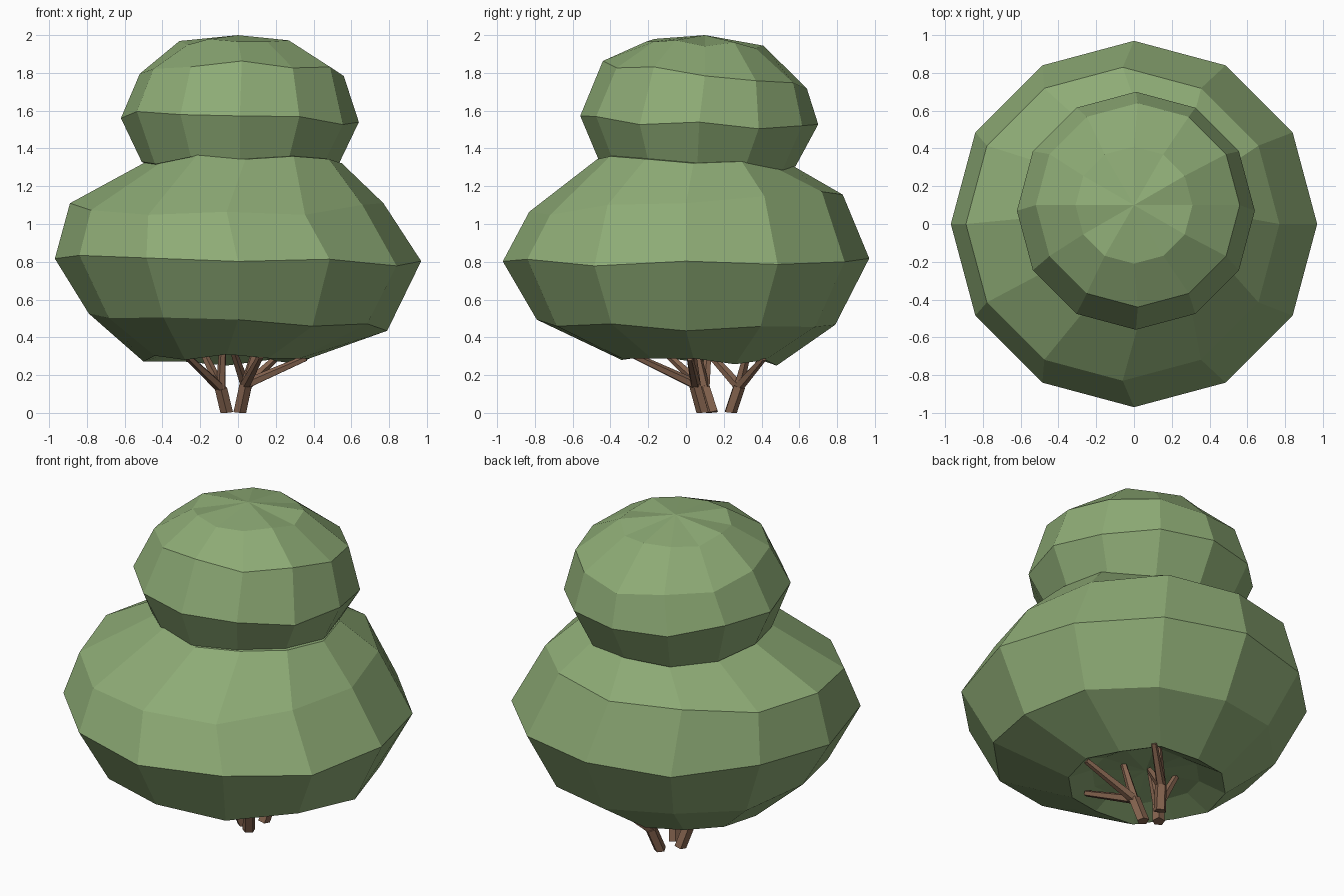
import bpy, bmesh, math
from mathutils import Vector

if "Cube" in bpy.data.objects:
    bpy.data.objects.remove(bpy.data.objects["Cube"], do_unlink=True)


def material(name, rgb):
    m = bpy.data.materials.new(name)
    m.use_nodes = True
    m.diffuse_color = (*rgb, 1)
    m.node_tree.nodes["Principled BSDF"].inputs["Base Color"].default_value = (*rgb, 1)
    return m


leaf_green = material("leaf green", (0.27, 0.41, 0.18))
bark_brown = material("bark brown", (0.24, 0.13, 0.08))


def finish(name, bm, mat):
    bmesh.ops.recalc_face_normals(bm, faces=bm.faces)
    mesh = bpy.data.meshes.new(name)
    bm.to_mesh(mesh)
    bm.free()
    mesh.materials.append(mat)
    bpy.context.collection.objects.link(bpy.data.objects.new(name, mesh))


def foliage(name, bottom, rings, top, sides=12):
    """Faceted ball; each ring is (z, radius, centre x, centre y, x tilt, y tilt)."""
    bm = bmesh.new()
    loops = []
    for z, r, cx, cy, tx, ty in rings:
        loop = []
        for i in range(sides):
            a = math.tau * i / sides
            x, y = r * math.cos(a), r * math.sin(a)
            wobble = 0.015 * math.sin(5 * a + 9 * z)
            loop.append(bm.verts.new((cx + x, cy + y, z + tx * x + ty * y + wobble)))
        loops.append(loop)
    low, high = bm.verts.new(bottom), bm.verts.new(top)
    for i in range(sides):
        j = (i + 1) % sides
        bm.faces.new((low, loops[0][j], loops[0][i]))
        bm.faces.new((high, loops[-1][i], loops[-1][j]))
        for a, b in zip(loops, loops[1:]):
            bm.faces.new((a[i], a[j], b[j], b[i]))
    finish(name, bm, leaf_green)


# Wide lower foliage with a recessed underside
foliage("lower_foliage", (-0.05, 0.04, 0.37), [
    (0.34, 0.30, -0.05, 0.04, 0, 0),
    (0.28, 0.44, -0.06, 0.04, 0, -0.04),
    (0.48, 0.79, 0.00, 0.00, -0.04, -0.01),
    (0.81, 0.97, 0.00, 0.00, -0.02, 0),
    (1.11, 0.83, -0.06, 0.00, 0.01, 0.07),
    (1.33, 0.51, 0.04, 0.04, 0, -0.05),
], (0.02, 0.05, 1.40))

# Smaller upper foliage
foliage("upper_foliage", (0.01, 0.06, 1.14), [
    (1.18, 0.28, 0.01, 0.06, 0, 0),
    (1.32, 0.52, 0.01, 0.06, 0, -0.05),
    (1.55, 0.63, 0.01, 0.07, -0.04, -0.04),
    (1.79, 0.54, 0.02, 0.10, 0, -0.11),
    (1.955, 0.31, 0.00, 0.10, 0, -0.05),
], (0, 0.1, 2.0))


def limb(bm, start, end, r1, r2):
    """Tapered five-sided stick between two points."""
    a, b = Vector(start), Vector(end)
    d = b - a
    made = bmesh.ops.create_cone(bm, cap_ends=True, segments=5, radius1=r1,
                                 radius2=r2, depth=d.length)["verts"]
    turn = d.to_track_quat("Z", "Y")
    for v in made:
        v.co = turn @ v.co + (a + b) / 2
        v.co.z = max(v.co.z, 0)


# Three stems: base, fork, branch tips
stems = {
    "front_stem": ((0.01, 0.09, 0), (0.04, 0.05, 0.15),
                   [(0.10, 0.03, 0.36), (0.36, 0.02, 0.29), (0.12, -0.27, 0.30)]),
    "side_stem": ((-0.06, 0.14, 0), (-0.09, 0.10, 0.13),
                  [(-0.08, 0.05, 0.36), (-0.28, -0.10, 0.31), (-0.20, 0.12, 0.35)]),
    "back_stem": ((0.01, 0.235, 0), (0.04, 0.28, 0.14),
                  [(0.20, 0.41, 0.29), (-0.03, 0.10, 0.34), (0.10, 0.33, 0.34)]),
}
for name, (base, fork, tips) in stems.items():
    bm = bmesh.new()
    limb(bm, base, fork, 0.036, 0.034)
    for tip in tips:
        limb(bm, fork, tip, 0.028, 0.018)
    finish(name, bm, bark_brown)
